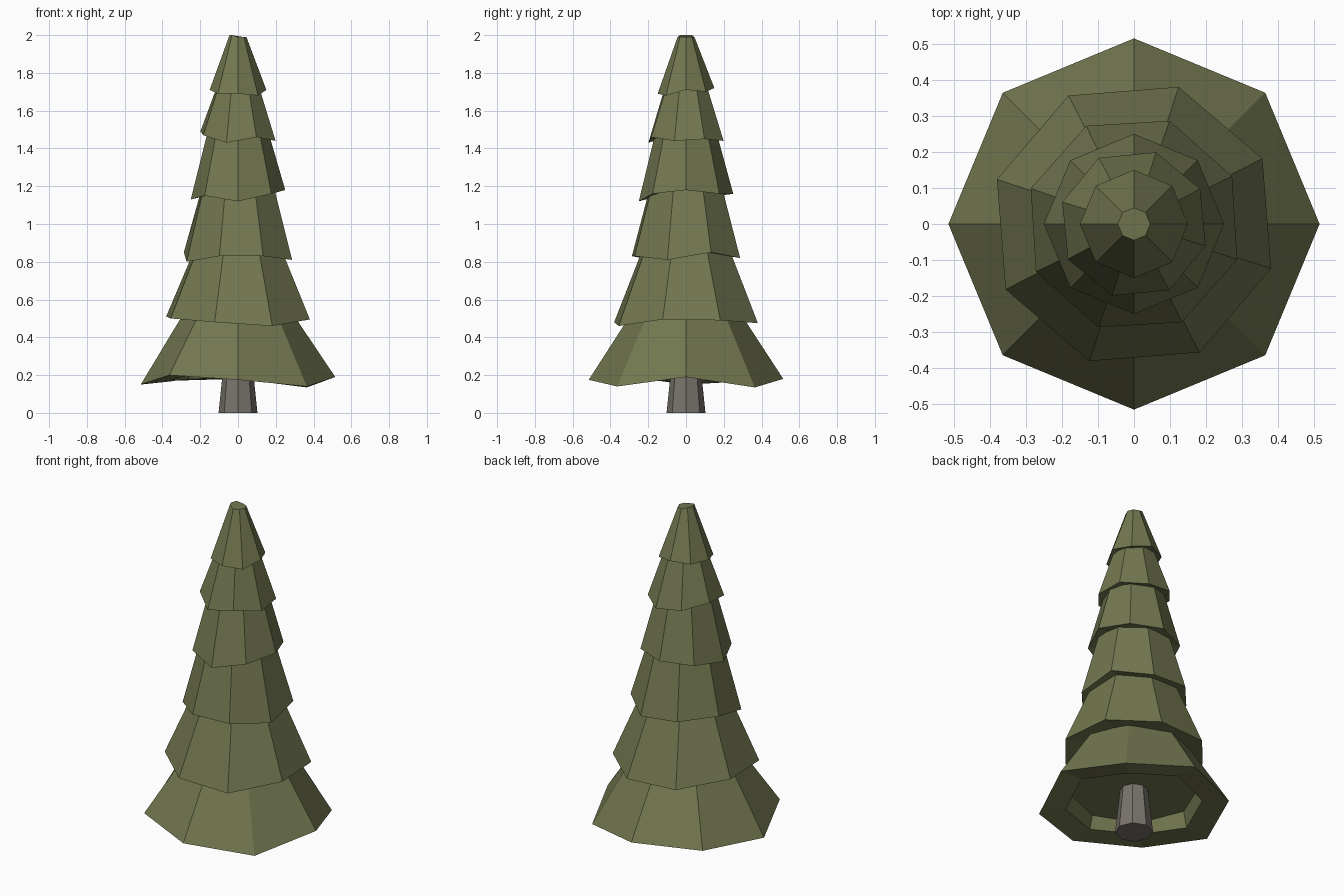
import bpy, bmesh
from math import radians, cos, sin

if "Cube" in bpy.data.objects:
    bpy.data.objects.remove(bpy.data.objects["Cube"])

SIDES = 8


def material(name, color):
    m = bpy.data.materials.new(name)
    m.diffuse_color = color
    m.use_nodes = True
    m.node_tree.nodes["Principled BSDF"].inputs["Base Color"].default_value = m.diffuse_color
    return m


def ring(bm, radius, heights, offset):
    verts = []
    for i, z in enumerate(heights):
        a = radians(offset + 360 / SIDES * i)
        verts.append(bm.verts.new((radius * cos(a), radius * sin(a), z)))
    return verts


def lofted(name, rings, offset, mat):
    """Flat-faced solid through a stack of eight-sided rings, capped at both ends."""
    bm = bmesh.new()
    loops = [ring(bm, r, zs, offset) for r, zs in rings]
    for lo, hi in zip(loops, loops[1:]):
        for i in range(SIDES):
            j = (i + 1) % SIDES
            bm.faces.new((lo[i], lo[j], hi[j], hi[i]))
    bm.faces.new(loops[0][::-1])
    bm.faces.new(loops[-1])
    bmesh.ops.recalc_face_normals(bm, faces=bm.faces[:])
    mesh = bpy.data.meshes.new(name)
    bm.to_mesh(mesh)
    bm.free()
    obj = bpy.data.objects.new(name, mesh)
    mesh.materials.append(mat)
    bpy.context.collection.objects.link(obj)
    return obj


def level(z):
    return [z] * SIDES


green = material("needles", (0.17, 0.185, 0.08, 1))
bark = material("bark", (0.19, 0.175, 0.15, 1))

# Trunk
lofted("trunk", [(0.103, level(0)), (0.075, level(0.27))], 0, bark)

# Branch tiers: rim radius, angle offset, top radius, top height, uneven rim heights
tiers = [
    (0.515, 0, 0.28, 0.54, [.19, .135, .18, .17, .15, .20, .175, .14]),
    (0.400, 27, 0.24, 0.87, [.49, .475, .48, .51, .50, .48, .46, .495]),
    (0.303, 26, 0.20, 1.20, [.85, .82, .84, .85, .80, .83, .83, .81]),
    (0.250, 0, 0.16, 1.49, [1.18, 1.16, 1.16, 1.15, 1.13, 1.15, 1.12, 1.16]),
    (0.208, 28, 0.112, 1.74, [1.45, 1.44, 1.46, 1.49, 1.47, 1.43, 1.46, 1.44]),
    (0.150, 0, 0.045, 1.995, [1.71, 1.70, 1.72, 1.71, 1.71, 1.69, 1.69, 1.68]),
]
for n, (r, off, top_r, top_z, rim) in enumerate(tiers):
    mean = sum(rim) / SIDES
    # Recessed ceiling, inner lip, outer rim, top
    lip = [mean + (z - mean) * 0.7 + 0.01 for z in rim]
    top = level(top_z)
    if n == 5:
        top = [top_z - 0.006 + 0.011 * (i in (3, 4, 5)) for i in range(SIDES)]
    lofted(f"branch_tier_{n + 1}",
           [(r * 0.68, level(mean + r * 0.18)), (r * 0.72, lip), (r, rim), (top_r, top)],
           off, green)
